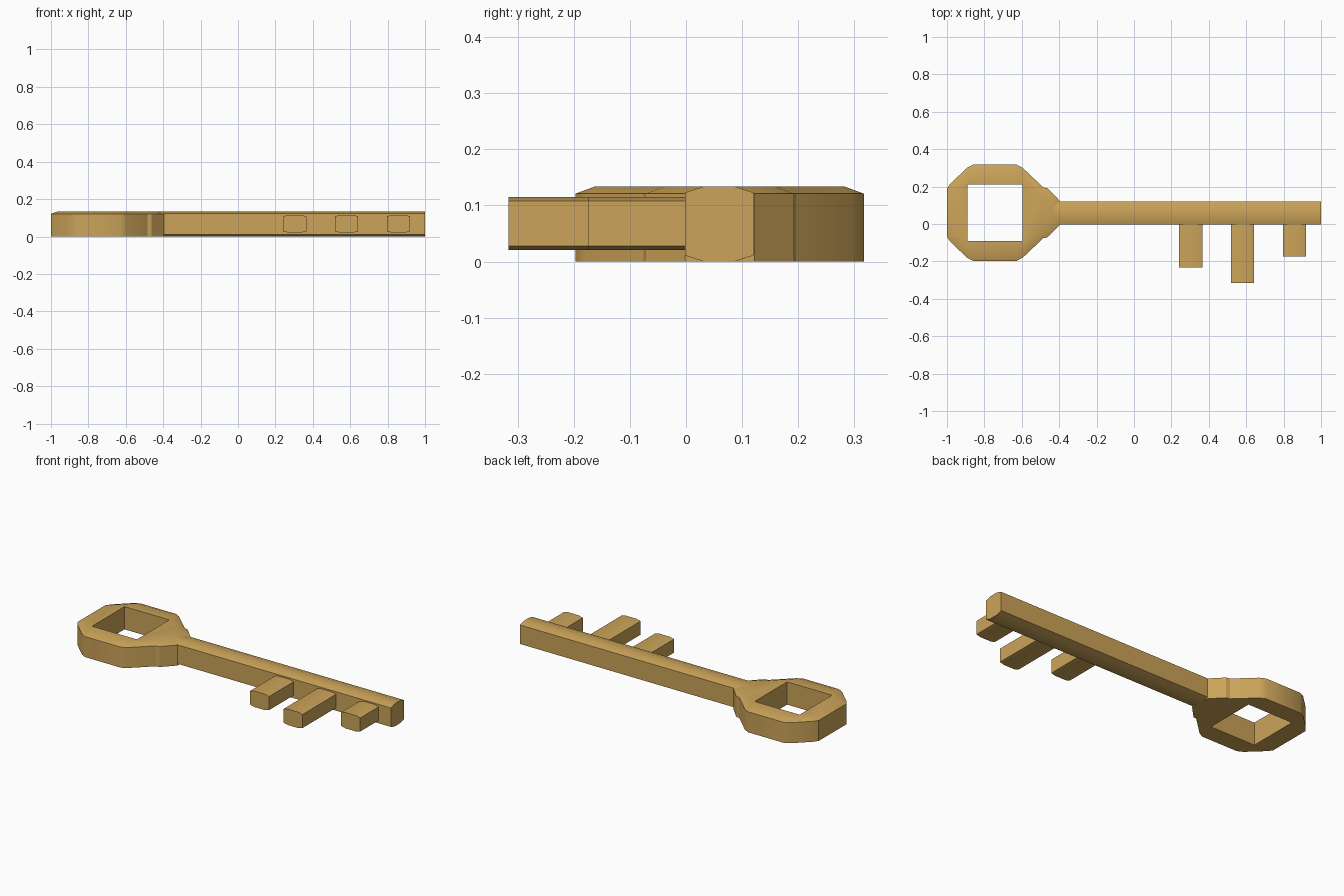
import bpy, bmesh
from mathutils import Vector

if "Cube" in bpy.data.objects:
    bpy.data.objects.remove(bpy.data.objects["Cube"])

brass = bpy.data.materials.new("brass")
brass.diffuse_color = (0.60, 0.37, 0.10, 1)
brass.use_nodes = True
brass.node_tree.nodes["Principled BSDF"].inputs["Base Color"].default_value = brass.diffuse_color
H = 0.134          # thickness of the key
CY = 0.06          # centre line of the key in y


def finish(bm, name):
    bmesh.ops.recalc_face_normals(bm, faces=bm.faces)
    me = bpy.data.meshes.new(name)
    bm.to_mesh(me)
    bm.free()
    me.polygons.foreach_set("use_smooth", [True] * len(me.polygons))
    me.set_sharp_from_angle(angle=0.524)
    me.materials.append(brass)
    ob = bpy.data.objects.new(name, me)
    bpy.context.collection.objects.link(ob)


def prism(bm, points, offset):
    """Extrude a closed loop of 3D points along offset; returns both caps."""
    a = [bm.verts.new(p) for p in points]
    b = [bm.verts.new(Vector(p) + Vector(offset)) for p in points]
    n = len(a)
    for i in range(n):
        j = (i + 1) % n
        bm.faces.new((a[i], a[j], b[j], b[i]))
    return bm.faces.new(a[::-1]), bm.faces.new(b)


def chamfered(w0, w1, h0, h1, cw, ch):
    """Rectangle with shallow chamfered corners as (w, h) pairs."""
    return [(w0 + cw, h0), (w1 - cw, h0), (w1, h0 + ch), (w1, h1 - ch),
            (w1 - cw, h1), (w0 + cw, h1), (w0, h1 - ch), (w0, h0 + ch)]


# Bow: octagonal handle with collar, chamfered rim and square hole
half = [(-1, 0.13), (-0.98, 0.157), (-0.893, 0.24), (-0.86, 0.257),
        (-0.627, 0.257), (-0.595, 0.24), (-0.485, 0.136), (-0.462, 0.131),
        (-0.395, 0.062)]
outline = half[::-1] + [(x, -y) for x, y in half]
bm = bmesh.new()
caps = prism(bm, [(x, CY + y, 0.013) for x, y in outline], (0, 0, H - 0.026))
holes = []
for cap, z in zip(caps, (0, H)):
    bmesh.ops.inset_region(bm, faces=[cap], thickness=0.035, use_even_offset=True)
    for v in cap.verts:
        v.co.z = z
    rim = list(cap.edges)
    bmesh.ops.delete(bm, geom=[cap], context='FACES_ONLY')
    hole = [bm.verts.new((x, y, z)) for x, y in
            ((-0.89, -0.09), (-0.597, -0.09), (-0.597, 0.212), (-0.89, 0.212))]
    rim += [bm.edges.new((hole[i], hole[(i + 1) % 4])) for i in range(4)]
    bmesh.ops.triangle_fill(bm, edges=rim, use_beauty=True, normal=(0, 0, 1))
    holes.append(hole)
lo, hi = holes
for i in range(4):
    j = (i + 1) % 4
    bm.faces.new((lo[i], lo[j], hi[j], hi[i]))
finish(bm, "bow")

# Shaft: long chamfered bar
bm = bmesh.new()
prism(bm, [(-0.45, y, z) for y, z in chamfered(-0.002, 0.12, 0, H, 0.034, 0.011)],
      (1.45, 0, 0))
finish(bm, "shaft")

# Bits: three teeth of different length
for i, (x, tip) in enumerate(((0.241, -0.232), (0.518, -0.316), (0.796, -0.174))):
    bm = bmesh.new()
    prism(bm, [(px, 0.02, z) for px, z in
               chamfered(x, x + 0.124, 0.021, 0.115, 0.027, 0.007)],
          (0, tip - 0.02, 0))
    finish(bm, f"tooth_{i + 1}")
